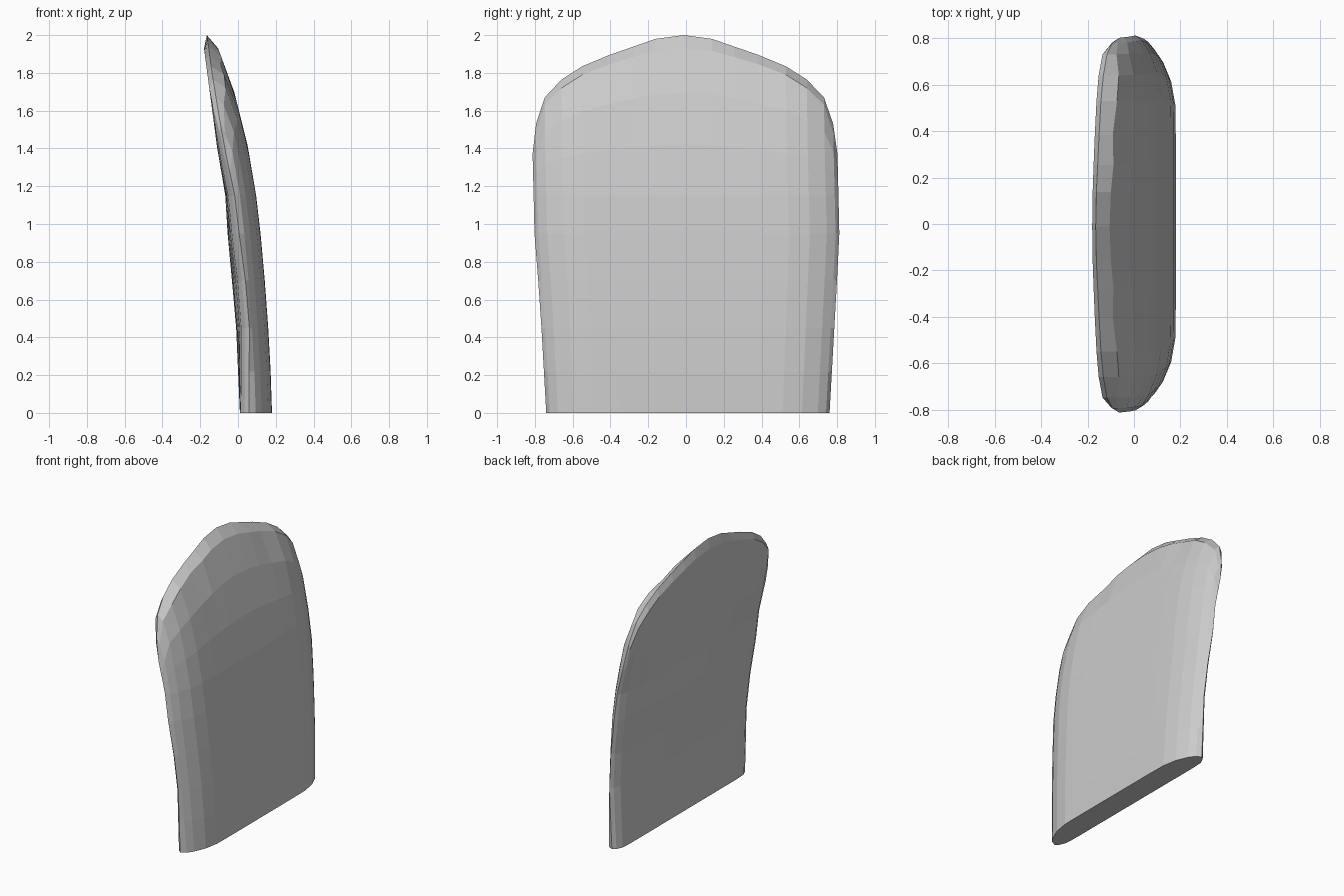
import bpy, bmesh

if "Cube" in bpy.data.objects:
    bpy.data.objects.remove(bpy.data.objects["Cube"])


def interp(table, v):
    """Piecewise linear lookup."""
    for (a, fa), (b, fb) in zip(table, table[1:]):
        if v <= b:
            return fa + (fb - fa) * (v - a) / (b - a)
    return table[-1][1]


# Lean profiles of the bulged and flat faces, x by height
FRONT = [(0, .18), (.3, .17), (.6, .15), (.9, .125), (1.16, .095),
         (1.42, .05), (1.7, -.02), (1.93, -.105), (2, -.135)]
BACK = [(0, .01), (.5, -.012), (.9, -.052), (1.16, -.068), (1.4, -.11),
        (1.93, -.18), (2, -.19)]
# Forward curl of the flat face's sides, by height
CURL = [(0, 0), (.45, .026), (.75, .03), (1.15, .012), (1.4, 0), (2, 0)]
# Rim distance in front of the flat face, half width and side drift, by height
RIM = [(0, .048), (.45, .07), (.75, .072), (1.15, .05), (1.5, .035),
       (1.8, .025), (2, .025)]
WIDTH = [(0, .75), (.5, .778), (.95, .807), (1.4, .807), (2, .805)]
DRIFT = [(0, .01), (.6, .01), (1, .004), (1.4, -.006), (2, -.012)]
# Columns: y at full width, top height, top bevel, front rounding, back rounding
HALF = [(0, 2.0, .07, 0, 0), (.15, 1.98, .065, 0, 0), (.265, 1.94, .055, 0, 0),
        (.395, 1.895, .05, 0, 0), (.54, 1.835, .045, .002, 0),
        (.65, 1.765, .045, .02, 0), (.74, 1.67, .04, .055, .005),
        (.787, 1.53, .05, .086, .025), (.807, 1.37, .05, None, None)]
COLUMNS = [(-c[0],) + c[1:] for c in HALF[:0:-1]] + HALF
LEVELS = [0, .22, .45, .7, .95, 1.15]   # level rows
ARCHED = [.35, .7, 1]                   # rows that bend towards the outline
COUNT = len(LEVELS) + len(ARCHED)


def point(col, row, front):
    y, top, bevel, f_drop, b_drop = col
    rim = row == COUNT
    if rim:
        z = top
    elif row < len(LEVELS):
        z = LEVELS[row]
    else:
        z = 1.15 + ARCHED[row - len(LEVELS)] * (top - bevel - 1.15)
    back = interp(BACK, z)
    if rim or f_drop is None:
        x = back + interp(RIM, z)
    elif front:
        extra = .018 if row == COUNT - 1 and abs(y) > .3 else 0
        x = max(interp(FRONT, z) - f_drop - extra, back + .045)
    else:
        x = back + b_drop + interp(CURL, z) * (y / .807) ** 2
    return x, y / .807 * interp(WIDTH, z) + interp(DRIFT, z), z


# Curved panel: two faces meeting along the rim, closed underneath
bm = bmesh.new()
for front in (True, False):
    grid = [[bm.verts.new(point(c, r, front)) for r in range(COUNT + 1)]
            for c in COLUMNS]
    for a, b in zip(grid, grid[1:]):
        for r in range(COUNT):
            bm.faces.new((a[r], b[r], b[r + 1], a[r + 1]))
bmesh.ops.remove_doubles(bm, verts=bm.verts[:], dist=.0005)
bmesh.ops.holes_fill(bm, edges=[e for e in bm.edges if e.is_boundary], sides=0)
bmesh.ops.recalc_face_normals(bm, faces=bm.faces[:])

mesh = bpy.data.meshes.new("curved_panel")
bm.to_mesh(mesh)
bm.free()
panel = bpy.data.objects.new("curved_panel", mesh)
bpy.context.collection.objects.link(panel)
